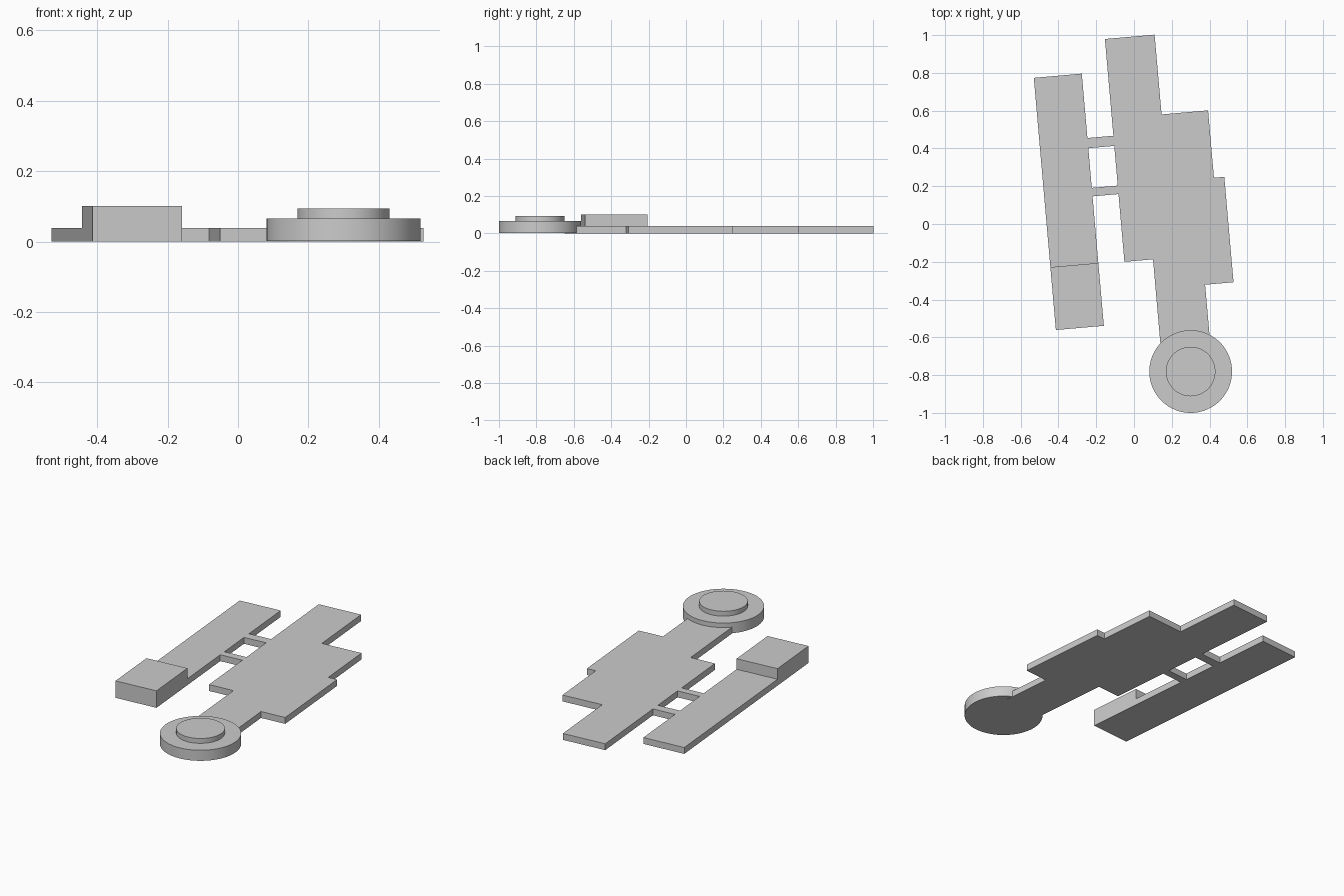
import bpy, bmesh
from math import radians
from mathutils import Matrix

if "Cube" in bpy.data.objects:
    bpy.data.objects.remove(bpy.data.objects["Cube"])

TILT = radians(5)   # the whole layout is turned 5 degrees about z
T = 0.038           # plate thickness


def prism(name, pts, push):
    """Extrude a closed 3D outline along push, then turn it into the tilted layout."""
    bm = bmesh.new()
    face = bm.faces.new([bm.verts.new(p) for p in pts])
    out = bmesh.ops.extrude_face_region(bm, geom=[face])
    verts = [g for g in out["geom"] if isinstance(g, bmesh.types.BMVert)]
    bmesh.ops.translate(bm, verts=verts, vec=push)
    bmesh.ops.recalc_face_normals(bm, faces=bm.faces)
    bmesh.ops.rotate(bm, verts=bm.verts, matrix=Matrix.Rotation(TILT, 3, 'Z'))
    mesh = bpy.data.meshes.new(name)
    bm.to_mesh(mesh)
    bm.free()
    obj = bpy.data.objects.new(name, mesh)
    bpy.context.collection.objects.link(obj)
    return obj


def disc(name, radius, z0, z1):
    bpy.ops.mesh.primitive_cylinder_add(vertices=96, radius=radius, depth=z1 - z0,
                                        location=(0.30, -0.781, (z0 + z1) / 2))
    bpy.context.object.name = name
    bpy.ops.object.shade_smooth_by_angle(angle=radians(30))


# Main stepped plate, with the stem running to the round base
L, R = -0.068, -0.206
outline = [(L, 0.989), (0.196, 0.989), (0.196, 0.565), (0.443, 0.565),
           (0.443, 0.207), (0.498, 0.207), (0.498, -0.353), (0.347, -0.353),
           (0.347, -0.66), (0.084, -0.66), (0.084, -0.195), (L, -0.195)]
prism("main_plate", [(x, y, 0) for x, y in outline], (0, 0, T))

# Side strip with a raised block at its front end: side profile pushed across
profile = [(-0.523, 0), (0.817, 0), (0.817, T), (-0.189, T), (-0.189, 0.101), (-0.523, 0.101)]
prism("side_strip", [(-0.461, y, z) for y, z in profile], (R + 0.461, 0, 0))

# Two narrow bridges joining strip and plate
for i, (y0, y1) in enumerate([(0.165, 0.210), (0.421, 0.475)]):
    prism(f"bridge_{i + 1}", [(R, y0, 0), (L, y0, 0), (L, y1, 0), (R, y1, 0)], (0, 0, T))

# Round two-tier tower
disc("round_base", 0.219, 0.002, 0.065)
disc("round_top", 0.131, 0.065, 0.094)
